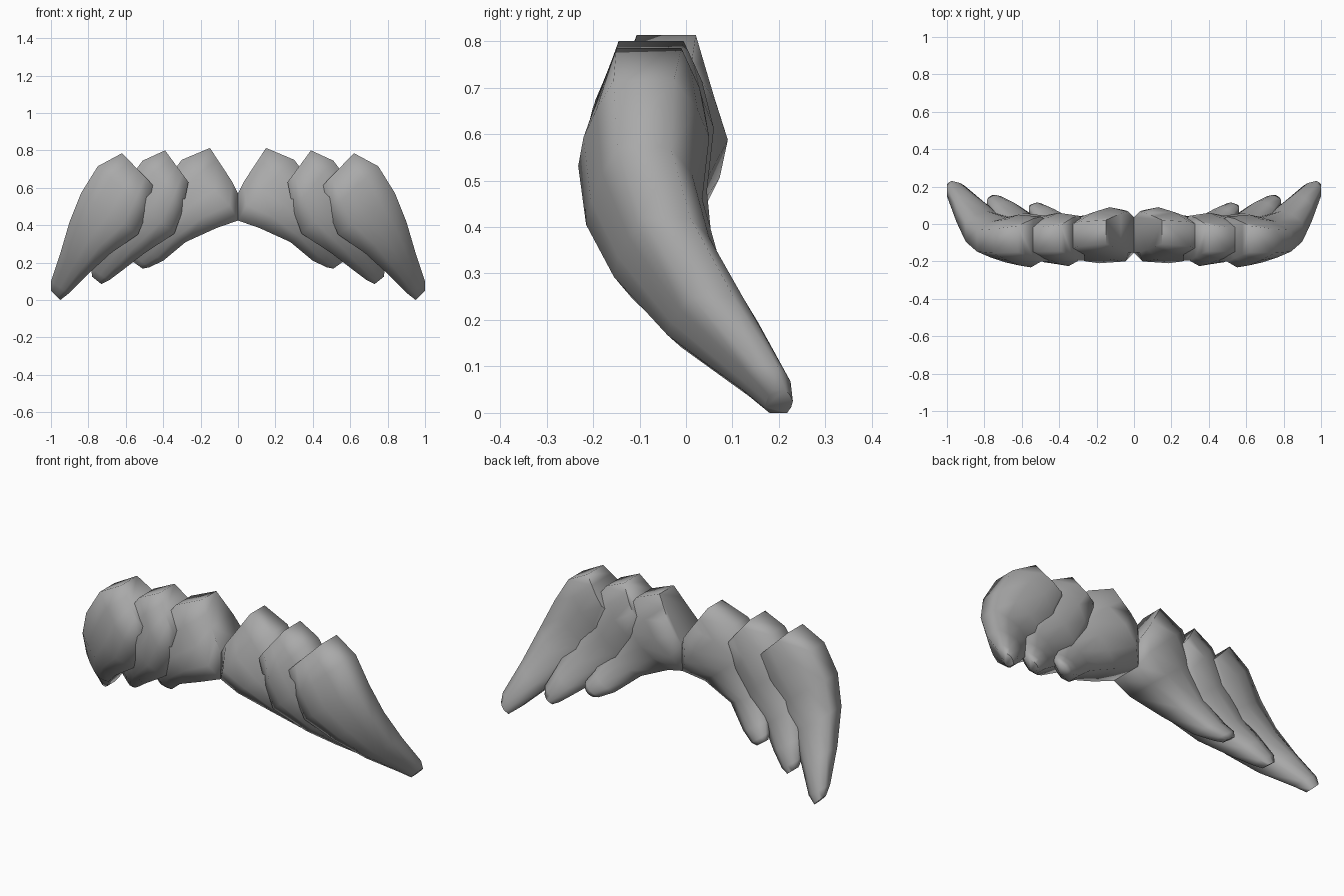
import bpy, bmesh
from mathutils import Vector

if "Cube" in bpy.data.objects:
    bpy.data.objects.remove(bpy.data.objects["Cube"])

grey = bpy.data.materials.new("soft_grey")
grey.diffuse_color = (0.40, 0.40, 0.40, 1)
grey.use_nodes = True
grey.node_tree.nodes["Principled BSDF"].inputs["Base Color"].default_value = grey.diffuse_color

# Sections: u runs across the lobe, v runs front (-1) to back (+1).
# The body is fullest low at the front; the root end tapers evenly to the top.
BODY = [(1, -.46), (.5, -.72), (0, -.92), (-.5, -1), (-1, -.68),
        (-1, .6), (-.5, .88), (0, 1), (.5, .82), (1, .46)]
ROOT = [(1, -.5), (.5, -.61), (0, -.73), (-.5, -.86), (-1, -.86),
        (-1, .62), (-.5, .85), (0, .78), (.5, .64), (1, .5)]

# Stations: lower x, z, upper x, z, front y, back y
INNER = [(-.01, .57, .15, .813, -.17, .085), (-.04, .425, .30, .75, -.20, .09),
         (.115, .385, .40, .62, -.21, .045), (.28, .31, .48, .42, -.15, .04),
         (.40, .21, .53, .29, -.04, .09), (.475, .175, .56, .24, .03, .115),
         (.51, .168, .562, .205, .06, .11)]
MIDDLE = [(.265, .63, .39, .80, -.215, .065), (.295, .48, .51, .745, -.225, .06),
          (.34, .355, .62, .60, -.215, .045), (.50, .25, .70, .40, -.14, .06),
          (.61, .165, .75, .26, -.03, .125), (.69, .105, .785, .17, .06, .155),
          (.73, .085, .78, .125, .10, .155)]
OUTER = [(.455, .615, .62, .785, -.22, .06), (.485, .47, .75, .715, -.232, .05),
         (.535, .35, .84, .57, -.215, .035), (.68, .25, .90, .42, -.155, .07),
         (.80, .14, .95, .25, -.04, .155), (.905, .035, 1.0, .10, .12, .225),
         (.95, .0, 1.0, .05, .17, .23)]


def lobe(name, stations, side):
    """Loft one tapered lobe through its stations on one side."""
    bm = bmesh.new()
    rings = []
    for k, (x1, z1, x2, z2, yf, yb) in enumerate(stations):
        mid = Vector(((x1 + x2) / 2, (yf + yb) / 2, (z1 + z2) / 2))
        ring = []
        for u, v in (BODY if k else ROOT):
            p = mid + Vector(((x2 - x1) / 2 * u, (yb - yf) / 2 * v, (z2 - z1) / 2 * u))
            # Inner lobes meet flat on the centre line
            ring.append(bm.verts.new((side * max(p.x, 0), p.y, p.z)))
        rings.append(ring)
    n = len(BODY)
    for a, b in zip(rings, rings[1:]):
        for i in range(n):
            j = (i + 1) % n
            bm.faces.new((a[i], a[j], b[j], b[i]))
    bm.faces.new(rings[0])
    bm.faces.new(rings[-1])
    bmesh.ops.recalc_face_normals(bm, faces=bm.faces)
    mesh = bpy.data.meshes.new(name)
    bm.to_mesh(mesh)
    bm.free()
    mesh.materials.append(grey)
    ob = bpy.data.objects.new(name, mesh)
    bpy.context.collection.objects.link(ob)
    bpy.ops.object.select_all(action='DESELECT')
    ob.select_set(True)
    bpy.context.view_layer.objects.active = ob
    bpy.ops.object.shade_smooth_by_angle(angle=1.4)


# Three overlapping lobes on each side
for side, label in ((1, "right"), (-1, "left")):
    for part, stations in (("inner", INNER), ("middle", MIDDLE), ("outer", OUTER)):
        lobe(f"{part}_lobe_{label}", stations, side)
